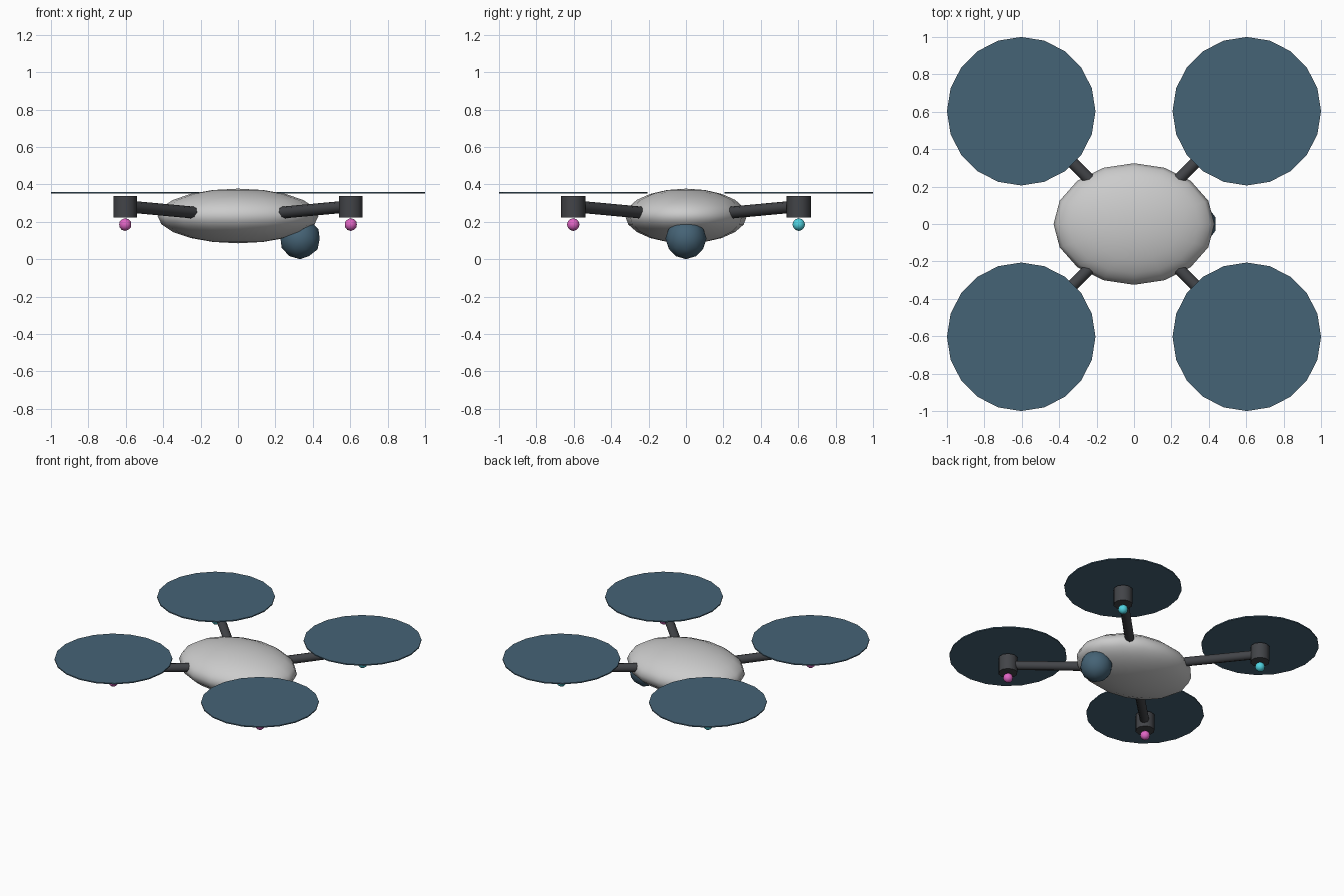
import bpy
from math import radians
from mathutils import Vector

if "Cube" in bpy.data.objects:
    bpy.data.objects.remove(bpy.data.objects["Cube"])


def material(name, rgb):
    m = bpy.data.materials.new(name)
    m.diffuse_color = (*rgb, 1)
    m.use_nodes = True
    m.node_tree.nodes["Principled BSDF"].inputs["Base Color"].default_value = m.diffuse_color
    return m


DARK = material("dark_plastic", (0.055, 0.058, 0.065))
BLUE = material("blue_glass", (0.06, 0.125, 0.18))
PINK = material("pink_light", (0.75, 0.13, 0.55))
CYAN = material("cyan_light", (0.08, 0.65, 0.75))


def finish(name, mat=None, angle=30):
    ob = bpy.context.object
    ob.name = name
    if mat:
        ob.data.materials.append(mat)
    bpy.ops.object.shade_smooth_by_angle(angle=radians(angle))
    return ob


def ball(name, loc, r, mat):
    bpy.ops.mesh.primitive_ico_sphere_add(subdivisions=2, radius=r, location=loc)
    return finish(name, mat)


def disc(name, loc, r, h, sides, mat):
    bpy.ops.mesh.primitive_cylinder_add(vertices=sides, radius=r, depth=h, location=loc)
    return finish(name, mat, 50)


def rod(name, a, b, r, mat):
    a, b = Vector(a), Vector(b)
    bpy.ops.mesh.primitive_cylinder_add(vertices=8, radius=r, depth=(b - a).length,
                                        location=(a + b) / 2)
    ob = finish(name, mat, 50)
    ob.rotation_euler = (b - a).to_track_quat('Z', 'Y').to_euler()
    return ob


# Flattened body shell
bpy.ops.mesh.primitive_uv_sphere_add(segments=16, ring_count=10, radius=1,
                                     location=(0, 0, 0.231))
body = finish("body")
body.scale = (0.43, 0.325, 0.146)

# Camera ball under the nose
ball("camera", (0.332, 0, 0.11), 0.11, BLUE)

# Four arms, each with a motor, a rotor disc and a light (pink front, cyan back)
P = 0.603
for sy, end, light in ((-1, "front", PINK), (1, "back", CYAN)):
    for sx, side in ((-1, "left"), (1, "right")):
        tag = f"{end}_{side}"
        x, y = sx * P, sy * P
        rod("arm_" + tag, (sx * 0.15, sy * 0.15, 0.241), (x, y, 0.283), 0.032, DARK)
        disc("motor_" + tag, (x, y, 0.28), 0.065, 0.116, 10, DARK)
        disc("rotor_" + tag, (x, y, 0.354), 0.397, 0.008, 20, BLUE)
        ball("light_" + tag, (x, y, 0.185), 0.034, light)
